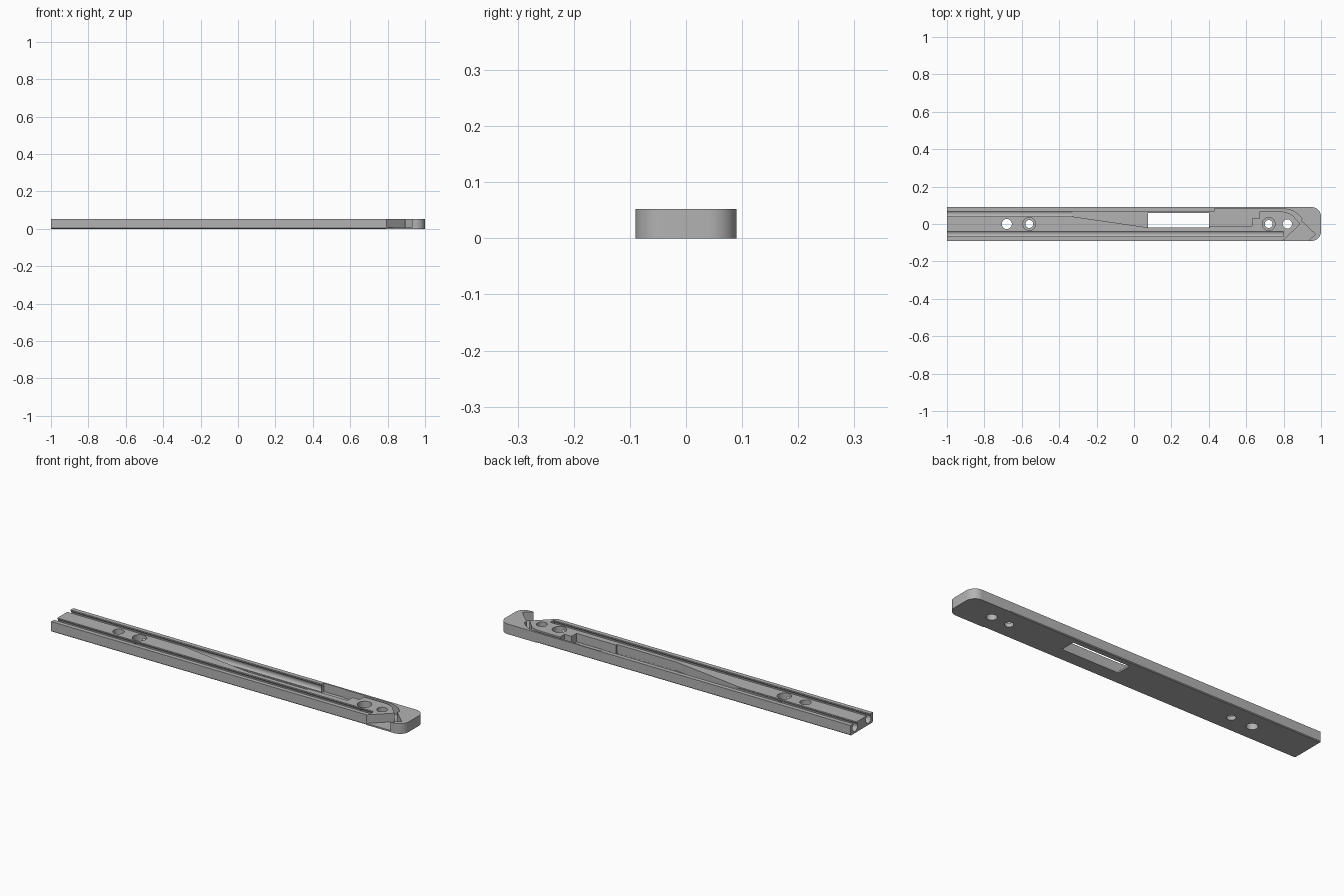
import bpy, bmesh
from math import sin, cos, pi, radians
from mathutils import Vector

if "Cube" in bpy.data.objects:
    bpy.data.objects.remove(bpy.data.objects["Cube"])

TOP = 0.052
FLOOR = 0.008

grey = bpy.data.materials.new("satin_grey")
grey.use_nodes = True
grey.diffuse_color = (0.45, 0.45, 0.45, 1)
grey.node_tree.nodes["Principled BSDF"].inputs["Base Color"].default_value = (0.45, 0.45, 0.45, 1)


def arc(cx, cy, r, a0, a1, n=12):
    """Points along a circular arc, angles in degrees."""
    angles = [radians(a0 + (a1 - a0) * i / n) for i in range(n + 1)]
    return [(cx + r * cos(a), cy + r * sin(a)) for a in angles]


def extrude(name, points, offset):
    """Solid made by extruding a closed 3D outline along an offset."""
    bm = bmesh.new()
    face = bm.faces.new([bm.verts.new(p) for p in points])
    result = bmesh.ops.extrude_face_region(bm, geom=[face])
    verts = [v for v in result["geom"] if isinstance(v, bmesh.types.BMVert)]
    bmesh.ops.translate(bm, verts=verts, vec=Vector(offset))
    bmesh.ops.recalc_face_normals(bm, faces=bm.faces[:])
    mesh = bpy.data.meshes.new(name)
    bm.to_mesh(mesh)
    bm.free()
    obj = bpy.data.objects.new(name, mesh)
    bpy.context.collection.objects.link(obj)
    return obj


def plan(name, points, z0, z1):
    return extrude(name, [(x, y, z0) for x, y in points], (0, 0, z1 - z0))


def along_x(name, points, x0, x1):
    return extrude(name, [(x0, y, z) for y, z in points], (x1 - x0, 0, 0))


def cut(cutter):
    """Subtract a cutter from the rail and discard it."""
    cutter.hide_render = True
    mod = rail.modifiers.new("cut", "BOOLEAN")
    mod.operation = "DIFFERENCE"
    mod.solver = "EXACT"
    mod.object = cutter
    bpy.context.view_layer.objects.active = rail
    bpy.ops.object.modifier_apply(modifier=mod.name)
    bpy.data.objects.remove(cutter)


# Rail body with a rounded head
outline = [(-1, 0.09), (-1, -0.09)] + arc(0.95, -0.04, 0.05, -90, 0) + arc(0.95, 0.04, 0.05, 0, 90)
rail = plan("rail_body", outline, 0, TOP)
rail.data.materials.append(grey)

# Keyhole grooves along both sides, and the chamfered lower edges
for side, end in ((-1, 0.8), (1, 0.43)):
    y = side * 0.054
    groove = arc(y, 0.03, 0.021, 130, 410, 24) + [(y + 0.0135, 0.07), (y - 0.0135, 0.07)]
    cut(along_x("groove_cutter", groove, -1.1, end))
    chamfer = [(side * 0.0855, -0.001), (side * 0.1, -0.001), (side * 0.1, 0.0145)]
    cut(along_x("chamfer_cutter", chamfer, -1.1, 0.79))

# Tapered pocket leading to the window
cut(plan("taper_cutter", [(-0.33, 0.04), (0.07, -0.018), (0.405, -0.018), (0.405, 0.0655), (-0.33, 0.0655)],
         FLOOR, 0.1))

# Deep pocket, curved channel round the head and the hooked side notch
channel = [(0.40, -0.01), (0.63, -0.01), (0.63, 0.03), (0.67, 0.03), (0.67, 0.066)]
channel += arc(0.79, -0.024, 0.09, 90, 35)
channel += [(0.89, 0.0), (0.784, -0.1), (0.92, -0.1), (0.97, -0.055), (0.895, 0.016)]
channel += arc(0.80, -0.04, 0.12, 35, 90)
channel += [(0.55, 0.08), (0.55, 0.084), (0.43, 0.084), (0.43, 0.0655), (0.40, 0.0655)]
cut(plan("channel_cutter", channel, FLOOR, 0.1))

# Through window
cut(plan("window_cutter", [(0.075, -0.0175), (0.4, -0.0175), (0.4, 0.06), (0.075, 0.06)], -0.1, 0.1))

# Locating holes and counterbored screw holes
for x, radius, bore in ((-0.68, 0.027, 0), (-0.56, 0.021, 0.034), (0.72, 0.021, 0.034), (0.82, 0.025, 0)):
    cut(plan("hole_cutter", arc(x, 0, radius, 0, 350, 35), -0.1, 0.1))
    if bore:
        cut(plan("bore_cutter", arc(x, 0, bore, 0, 350, 35), 0.02, 0.1))

# Smooth the curved walls, keep machined edges crisp
bpy.ops.object.select_all(action="DESELECT")
rail.select_set(True)
bpy.context.view_layer.objects.active = rail
bpy.ops.object.shade_smooth_by_angle(angle=radians(25))
